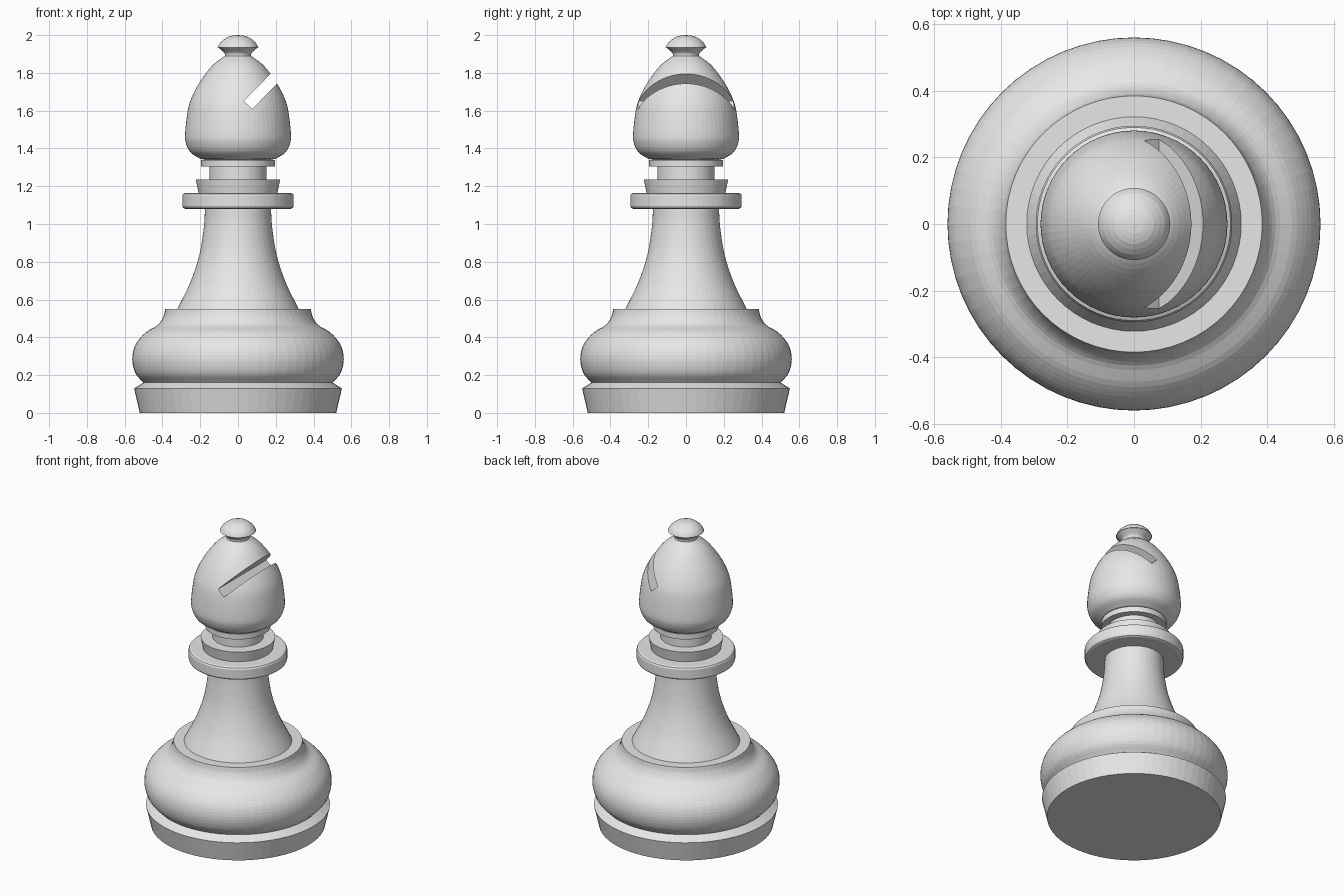
import bpy, bmesh, math
from mathutils import Vector

SIDES = 64

cube = bpy.data.objects.get("Cube")
if cube:
    bpy.data.objects.remove(cube, do_unlink=True)

grey = bpy.data.materials.new("plain grey")
grey.use_nodes = True
grey.diffuse_color = (0.8, 0.8, 0.8, 1)
grey.node_tree.nodes["Principled BSDF"].inputs["Base Color"].default_value = (0.8, 0.8, 0.8, 1)


def smooth_path(points, steps=4):
    """Pass a rounded curve through the (radius, height) points."""
    pts = [Vector(p) for p in points]
    pts = [2 * pts[0] - pts[1]] + pts + [2 * pts[-1] - pts[-2]]
    path = []
    for a, b, c, d in zip(pts, pts[1:], pts[2:], pts[3:]):
        for i in range(steps):
            t = i / steps
            path.append(0.5 * (2 * b + (c - a) * t + (2 * a - 5 * b + 4 * c - d) * t ** 2
                               + (3 * b - a - 3 * c + d) * t ** 3))
    return path + [pts[-2]]


def finish(name, bm):
    bmesh.ops.recalc_face_normals(bm, faces=bm.faces)
    mesh = bpy.data.meshes.new(name)
    bm.to_mesh(mesh)
    bm.free()
    mesh.materials.append(grey)
    obj = bpy.data.objects.new(name, mesh)
    bpy.context.collection.objects.link(obj)
    return obj


def lathe(name, profile):
    """Turn a bottom-to-top profile around z and cap both ends."""
    bm = bmesh.new()
    rings = []
    for r, z in profile:
        if r < 1e-4:
            rings.append([bm.verts.new((0, 0, z))] * SIDES)
            continue
        angles = [math.tau * i / SIDES for i in range(SIDES)]
        rings.append([bm.verts.new((r * math.cos(a), r * math.sin(a), z)) for a in angles])
    for low, high in zip(rings, rings[1:]):
        for i in range(SIDES):
            j = (i + 1) % SIDES
            bm.faces.new(list(dict.fromkeys((low[i], low[j], high[j], high[i]))))
    for ring in (rings[0], rings[-1]):
        if ring[0] is not ring[1]:
            bm.faces.new(ring)
    return finish(name, bm)


# Foot and rounded base
lathe("foot", [(0.52, 0), (0.55, 0.13), (0.50, 0.16)])
lathe("base_bulge", smooth_path([(0.50, 0.16), (0.543, 0.21), (0.56, 0.285), (0.543, 0.36),
                                 (0.49, 0.425), (0.425, 0.465), (0.395, 0.51), (0.385, 0.55)]))

# Flared stem
lathe("stem", smooth_path([(0.322, 0.55), (0.255, 0.685), (0.205, 0.835), (0.18, 0.99), (0.175, 1.09)]))

# Collars and neck
lathe("wide_collar", [(0.28, 1.08), (0.29, 1.085), (0.295, 1.095), (0.295, 1.15),
                      (0.29, 1.16), (0.28, 1.165)])
lathe("upper_collar", [(0.208, 1.16), (0.223, 1.235)])
lathe("neck", [(0.152, 1.23), (0.152, 1.31)])
lathe("neck_ring", [(0.195, 1.305), (0.195, 1.34)])

# Head, with a slanted slot cut through from front to back
head = lathe("head", [(0.15, 1.335)] + smooth_path([
    (0.20, 1.345), (0.25, 1.378), (0.275, 1.425), (0.28, 1.48), (0.266, 1.60),
    (0.245, 1.67), (0.20, 1.755), (0.135, 1.84), (0.07, 1.89)]))

bm = bmesh.new()
bmesh.ops.create_cube(bm, size=1)
bmesh.ops.scale(bm, vec=(0.4, 1, 0.061), verts=bm.verts)
bmesh.ops.translate(bm, vec=(0.2, 0, 0), verts=bm.verts)
slot = finish("slot_cutter", bm)
slot.location = (0.053, 0, 1.63)
slot.rotation_euler.y = -math.radians(45.5)
slot.hide_render = True

cut = head.modifiers.new("slot", 'BOOLEAN')
cut.operation = 'DIFFERENCE'
cut.solver = 'EXACT'
cut.object = slot
bpy.context.view_layer.update()
evaluated = head.evaluated_get(bpy.context.evaluated_depsgraph_get())
carved = bpy.data.meshes.new_from_object(evaluated)
head.modifiers.clear()
head.data = carved
bpy.data.objects.remove(slot, do_unlink=True)

# Finial: flared neck under a domed button
lathe("finial_neck", smooth_path([(0.07, 1.88), (0.072, 1.905), (0.105, 1.935)]))
lathe("finial_dome", smooth_path([(0.108, 1.935), (0.092, 1.962), (0.06, 1.987), (0.03, 1.997)], 2)
      + [(0, 2.0)])
